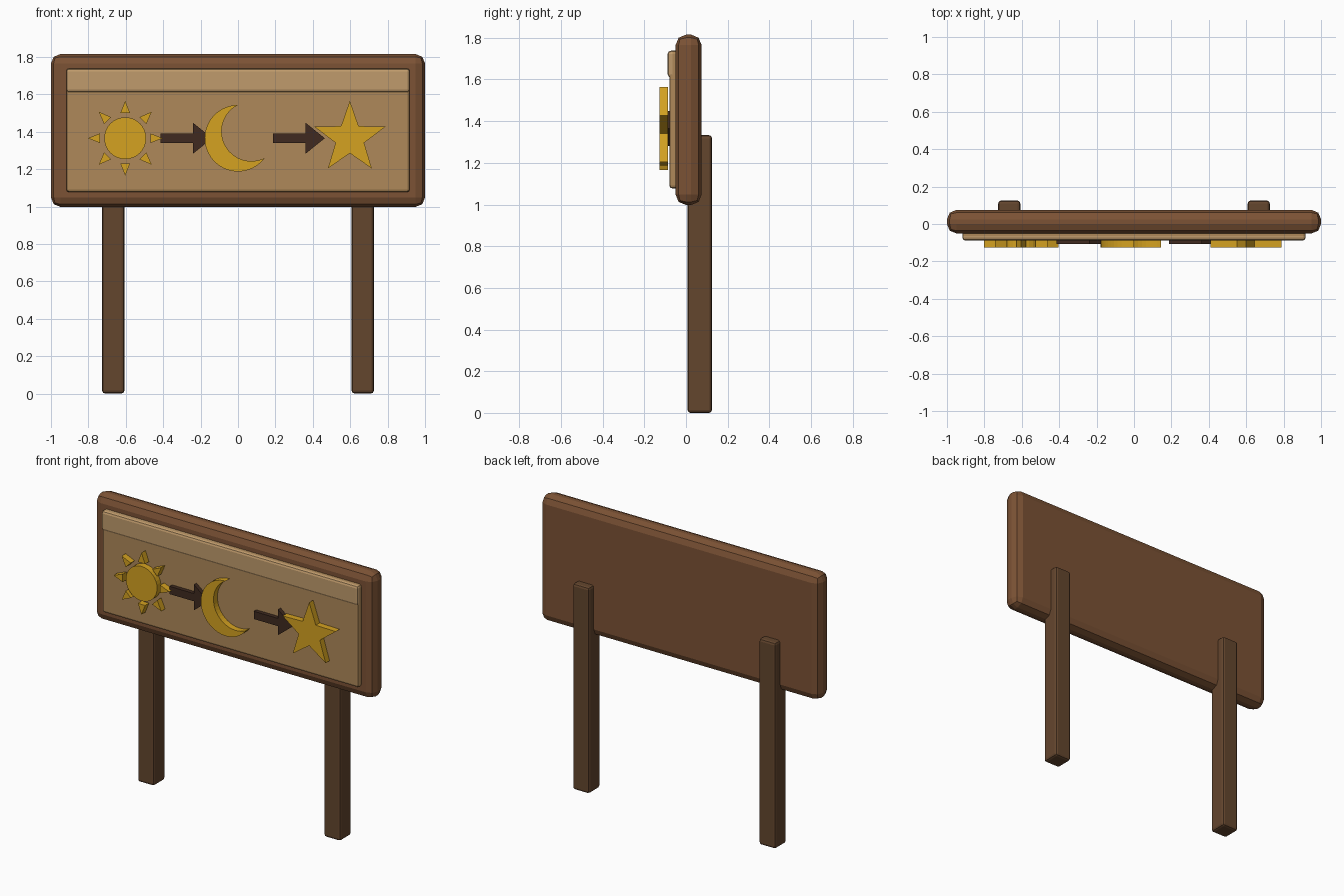
import bpy, bmesh
from math import sin, cos, pi, radians

if "Cube" in bpy.data.objects:
    bpy.data.objects.remove(bpy.data.objects["Cube"])


def material(name, rgb):
    m = bpy.data.materials.new(name)
    m.diffuse_color = (*rgb, 1)
    m.use_nodes = True
    m.node_tree.nodes["Principled BSDF"].inputs["Base Color"].default_value = m.diffuse_color
    return m


FRAME = material("frame_wood", (0.20, 0.085, 0.035))
POST = material("post_wood", (0.127, 0.061, 0.027))
PANEL = material("panel_wood", (0.43, 0.25, 0.10))
STRIP = material("strip_wood", (0.53, 0.33, 0.15))
GOLD = material("gold", (0.66, 0.36, 0.015))
DARK = material("dark_wood", (0.05, 0.023, 0.014))


def finish(bm, name, mat):
    mesh = bpy.data.meshes.new(name)
    bm.to_mesh(mesh)
    bm.free()
    mesh.materials.append(mat)
    ob = bpy.data.objects.new(name, mesh)
    bpy.context.collection.objects.link(ob)
    return ob


def box(name, x, y, z, mat, bevel, segments=2):
    """Bevelled box from (min, max) ranges."""
    bm = bmesh.new()
    bmesh.ops.create_cube(bm, size=1)
    for v in bm.verts:
        for i, (lo, hi) in enumerate((x, y, z)):
            v.co[i] = lo if v.co[i] < 0 else hi
    ob = finish(bm, name, mat)
    mod = ob.modifiers.new("bevel", 'BEVEL')
    mod.width, mod.segments = bevel, segments
    return ob


def plates(name, outlines, y0, y1, mat):
    """Extrude x-z outlines from y0 (front) to y1 (back)."""
    bm = bmesh.new()
    for pts in outlines:
        face = bm.faces.new([bm.verts.new((px, y0, pz)) for px, pz in pts])
        ext = bmesh.ops.extrude_face_region(bm, geom=[face], use_keep_orig=True)
        for g in ext["geom"]:
            if isinstance(g, bmesh.types.BMVert):
                g.co.y = y1
    bmesh.ops.recalc_face_normals(bm, faces=bm.faces)
    return finish(bm, name, mat)


def arc(cx, cz, r, a0, a1, n):
    return [(cx + r * cos(a0 + (a1 - a0) * i / n), cz + r * sin(a0 + (a1 - a0) * i / n))
            for i in range(n + 1)]


# Board, inset panel and header strip
box("board", (-1, 1), (-0.05, 0.075), (0.998, 1.815), FRAME, 0.05)
box("panel", (-0.918, 0.918), (-0.08, -0.02), (1.077, 1.738), PANEL, 0.015)
box("header_strip", (-0.918, 0.918), (-0.088, -0.03), (1.61, 1.738), STRIP, 0.015)

# Posts
for side, x in (("left", -0.667), ("right", 0.667)):
    box(side + "_post", (x - 0.059, x + 0.059), (0.007, 0.125), (0, 1.333), POST, 0.015)

ZC = 1.365
FRONT, BACK = -0.126, -0.086

# Sun: disc with eight triangular rays
SX = -0.603
rays = []
for k in range(8):
    c, s = cos(k * pi / 4), sin(k * pi / 4)
    rays.append([(SX + r * c - w * s, ZC + r * s + w * c)
                 for r, w in ((0.134, -0.026), (0.2, 0), (0.134, 0.026))])
plates("sun", [arc(SX, ZC, 0.112, 0, 2 * pi, 32)[:-1]] + rays, FRONT, BACK, GOLD)

# Moon: outer arc and shifted inner arc meeting at the tips
R, D, TILT, HALF = 0.178, 0.08, radians(27), radians(63)
along, across = R * cos(HALF) - D, R * sin(HALF)
r_in = (along ** 2 + across ** 2) ** 0.5
outer = arc(0, ZC, R, TILT + HALF, TILT + 2 * pi - HALF, 32)
inner = arc(D * cos(TILT), ZC + D * sin(TILT), r_in,
            TILT + 1.5 * pi, TILT + 0.5 * pi, 24)
plates("moon", [outer + inner[1:-1]], FRONT, BACK, GOLD)

# Star
star = [((0.2, 0.08)[k % 2], pi / 2 + k * pi / 5) for k in range(10)]
plates("star", [[(0.598 + r * cos(a), ZC + r * sin(a)) for r, a in star]], FRONT, BACK, GOLD)

# Arrows
for name, x in (("first_arrow", -0.415), ("second_arrow", 0.187)):
    shape = [(0, -0.025), (0.174, -0.025), (0.174, -0.083), (0.277, 0),
             (0.174, 0.083), (0.174, 0.025), (0, 0.025)]
    plates(name, [[(x + px, ZC + pz) for px, pz in shape]], -0.106, -0.075, DARK)
